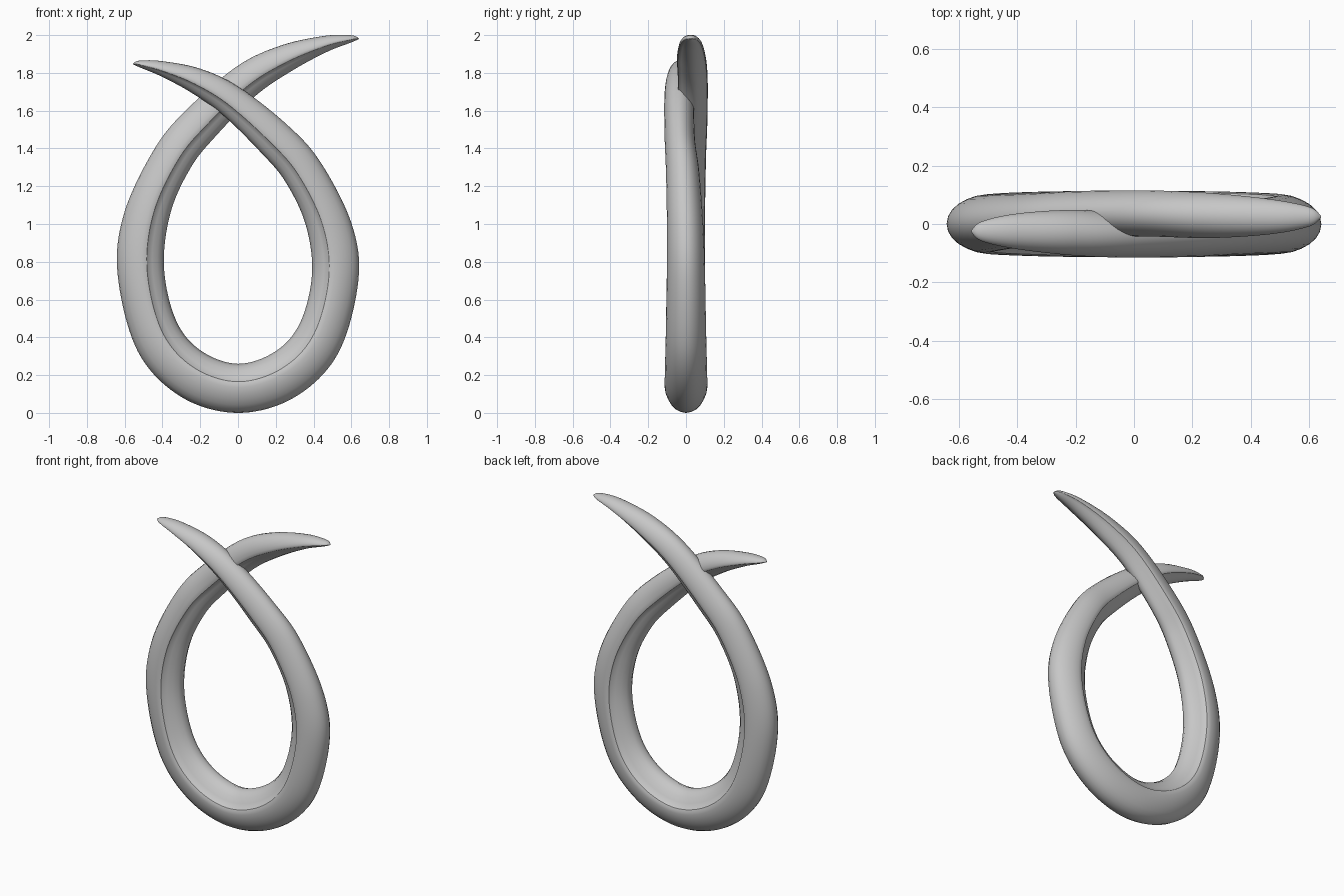
import bpy
import bmesh
from mathutils import Vector

cube = bpy.data.objects.get("Cube")
if cube:
    bpy.data.objects.remove(cube, do_unlink=True)

# One arm from the bottom to its tip:
# outer x, outer z, inner x, inner z, depth centre, half depth
ARM = [
    (0, 0, 0, .26, 0, .113),
    (.3, .083, .2, .327, 0, .112),
    (.53, .315, .33, .48, 0, .107),
    (.637, .7, .392, .74, 0, .101),
    (.602, 1, .357, 1, -.005, .096),
    (.435, 1.33, .25, 1.225, -.018, .088),
    (.255, 1.53, .12, 1.38, -.033, .08),
    (0, 1.728, -.08, 1.577, -.036, .079),
    (-.2, 1.822, -.25, 1.697, -.029, .077),
    (-.4, 1.862, -.41, 1.783, -.025, .06),
    (-.52, 1.865, -.52, 1.829, -.025, .034),
    (-.556, 1.85, -.556, 1.846, -.025, .004),
]

# Half section: depth factor, position from outer edge to inner edge
HALF = [(0, 0), (.25, .019), (.48, .073), (.68, .16), (.84, .275),
        (.95, .395), (1, .52), (.99, .59), (.95, .635),
        (.86, .655), (.72, .75), (.54, .86), (.3, .95), (0, 1)]
SECTION = HALF + [(-d, f) for d, f in HALF[-2:0:-1]]
CREASES = (8, len(SECTION) - 8)
STEPS = 10


def longer_arm(i, s):
    """Mirrored, slightly taller arm that passes behind the other one."""
    up = 1 + .06 * min(1, i / 4) + .004 * max(0, min(i - 6, 3))
    xs = [-v * (1.15 if v < 0 else 1) for v in (s[0], s[2])]
    return (xs[0], s[1] * up, xs[1], s[3] * up, -s[4], s[5])


def spline(p, q, r, s, t):
    return tuple(b + .5 * t * (c - a + t * (2 * a - 5 * b + 4 * c - d
                 + t * (3 * (b - c) + d - a))) for a, b, c, d in zip(p, q, r, s))


back = [longer_arm(i, s) for i, s in enumerate(ARM)]
stations = [Vector(s) for s in back[:0:-1] + ARM]
padded = [stations[0]] + stations + [stations[-1]]
path = [spline(*padded[i:i + 4], k / STEPS)
        for i in range(len(stations) - 1) for k in range(STEPS)]
path.append(tuple(stations[-1]))

# Sweep the section along the crossing loop
bm = bmesh.new()
rings = []
for ox, oz, ix, iz, centre, half in path:
    rings.append([bm.verts.new((ox + (ix - ox) * f, centre + half * d,
                                oz + (iz - oz) * f)) for d, f in SECTION])
n = len(SECTION)
for a, b in zip(rings, rings[1:]):
    for j in range(n):
        k = (j + 1) % n
        bm.faces.new((a[j], a[k], b[k], b[j]))
bm.faces.new(rings[0])
bm.faces.new(rings[-1])
bmesh.ops.recalc_face_normals(bm, faces=bm.faces)
for f in bm.faces:
    f.smooth = True

# Keep the inner lip sharp except at the rounded tips
for a, b in zip(rings[STEPS:-STEPS], rings[STEPS + 1:-STEPS]):
    for j in CREASES:
        bm.edges.get((a[j], b[j])).smooth = False

mesh = bpy.data.meshes.new("crossed_loop")
bm.to_mesh(mesh)
bm.free()
loop = bpy.data.objects.new("crossed_loop", mesh)
bpy.context.collection.objects.link(loop)

# Plain grey finish
grey = bpy.data.materials.new("plain_grey")
grey.use_nodes = True
colour = (.57, .57, .57, 1)
grey.diffuse_color = colour
grey.node_tree.nodes["Principled BSDF"].inputs["Base Color"].default_value = colour
mesh.materials.append(grey)
